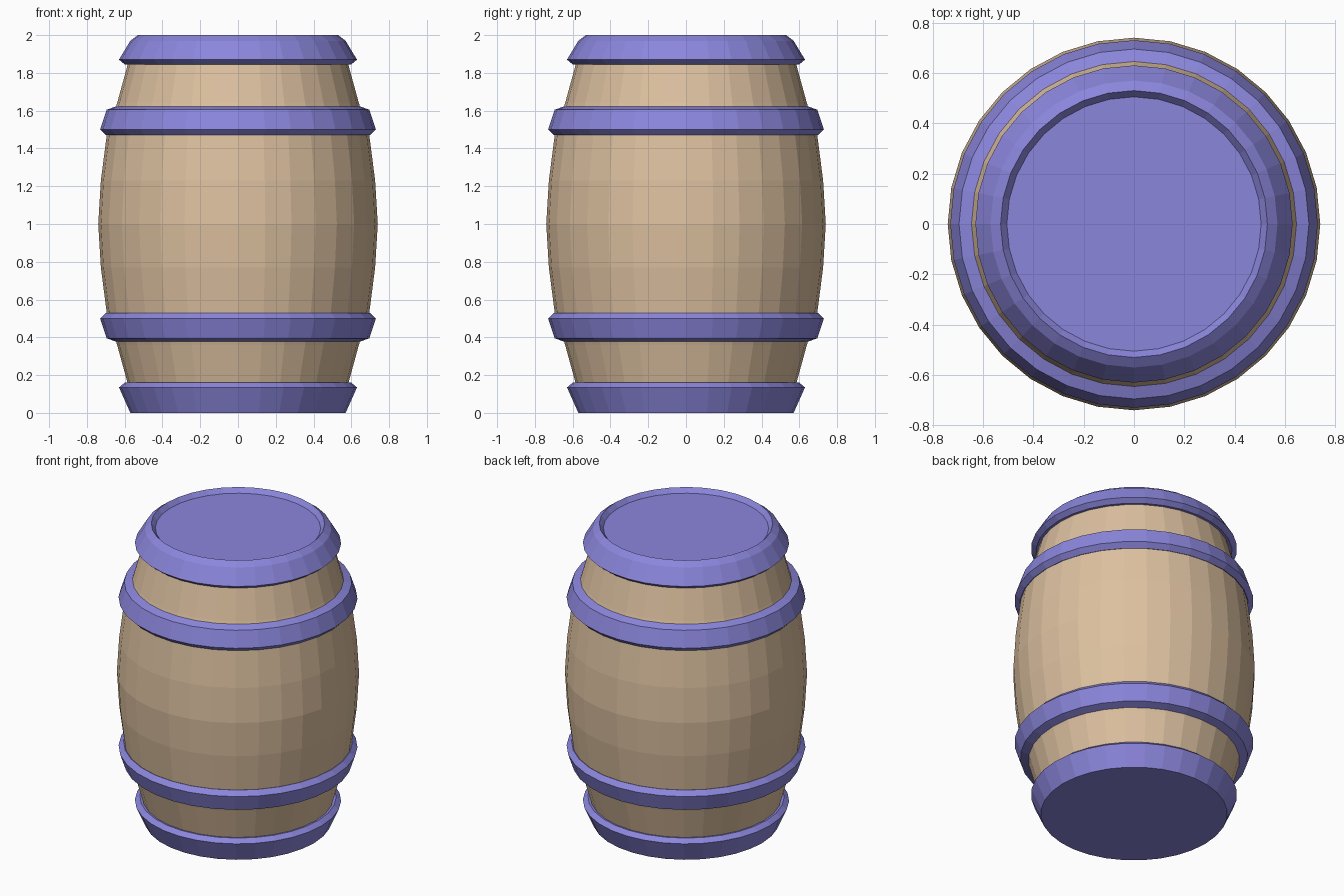
import bpy, bmesh
from math import cos, sin, tau

if "Cube" in bpy.data.objects:
    bpy.data.objects.remove(bpy.data.objects["Cube"])

SIDES = 32


def material(name, color):
    m = bpy.data.materials.new(name)
    m.diffuse_color = (*color, 1)
    m.use_nodes = True
    m.node_tree.nodes["Principled BSDF"].inputs["Base Color"].default_value = m.diffuse_color
    return m


def lathe(name, profile, mat, closed=False):
    """Spin an (r, z) profile round the z axis; r = 0 ends become flat caps."""
    bm = bmesh.new()
    rings = []
    for r, z in profile:
        rings.append([bm.verts.new((r * cos(tau * i / SIDES), r * sin(tau * i / SIDES), z))
                      for i in range(SIDES)])
    pairs = list(zip(rings, rings[1:]))
    if closed:
        pairs.append((rings[-1], rings[0]))
    else:
        bm.faces.new(rings[0])
        bm.faces.new(rings[-1])
    for a, b in pairs:
        for i in range(SIDES):
            j = (i + 1) % SIDES
            bm.faces.new((a[i], a[j], b[j], b[i]))
    bmesh.ops.recalc_face_normals(bm, faces=bm.faces)
    mesh = bpy.data.meshes.new(name)
    bm.to_mesh(mesh)
    bm.free()
    mesh.materials.append(mat)
    ob = bpy.data.objects.new(name, mesh)
    bpy.context.collection.objects.link(ob)


def flip(profile):
    return [(r, 2 - z) for r, z in profile]


wood = material("wood", (0.72, 0.53, 0.35))
paint = material("blue_paint", (0.26, 0.24, 0.72))

# Bulging wooden body, its ends hidden inside the end hoops
half = [(0.56, 0.08), (0.585, 0.16), (0.64, 0.36), (0.695, 0.53), (0.726, 0.77)]
lathe("barrel_body", half + [(0.74, 1.0)] + flip(half)[::-1], wood)

# Two middle hoops, mirrored about mid height
hoop = [(0.64, 0.375), (0.695, 0.395), (0.73, 0.50), (0.70, 0.53), (0.685, 0.525)]
lathe("lower_hoop", hoop, paint, closed=True)
lathe("upper_hoop", flip(hoop), paint, closed=True)

# Solid bottom end with flared hoop
lathe("bottom_end", [(0.57, 0), (0.63, 0.135), (0.60, 0.16), (0.575, 0.155)], paint)

# Top end with bevelled rim and shallow sunken lid
lathe("top_end", [(0.575, 1.845), (0.60, 1.845), (0.63, 1.87), (0.57, 1.97),
                  (0.53, 2.0), (0.505, 1.97)], paint)
